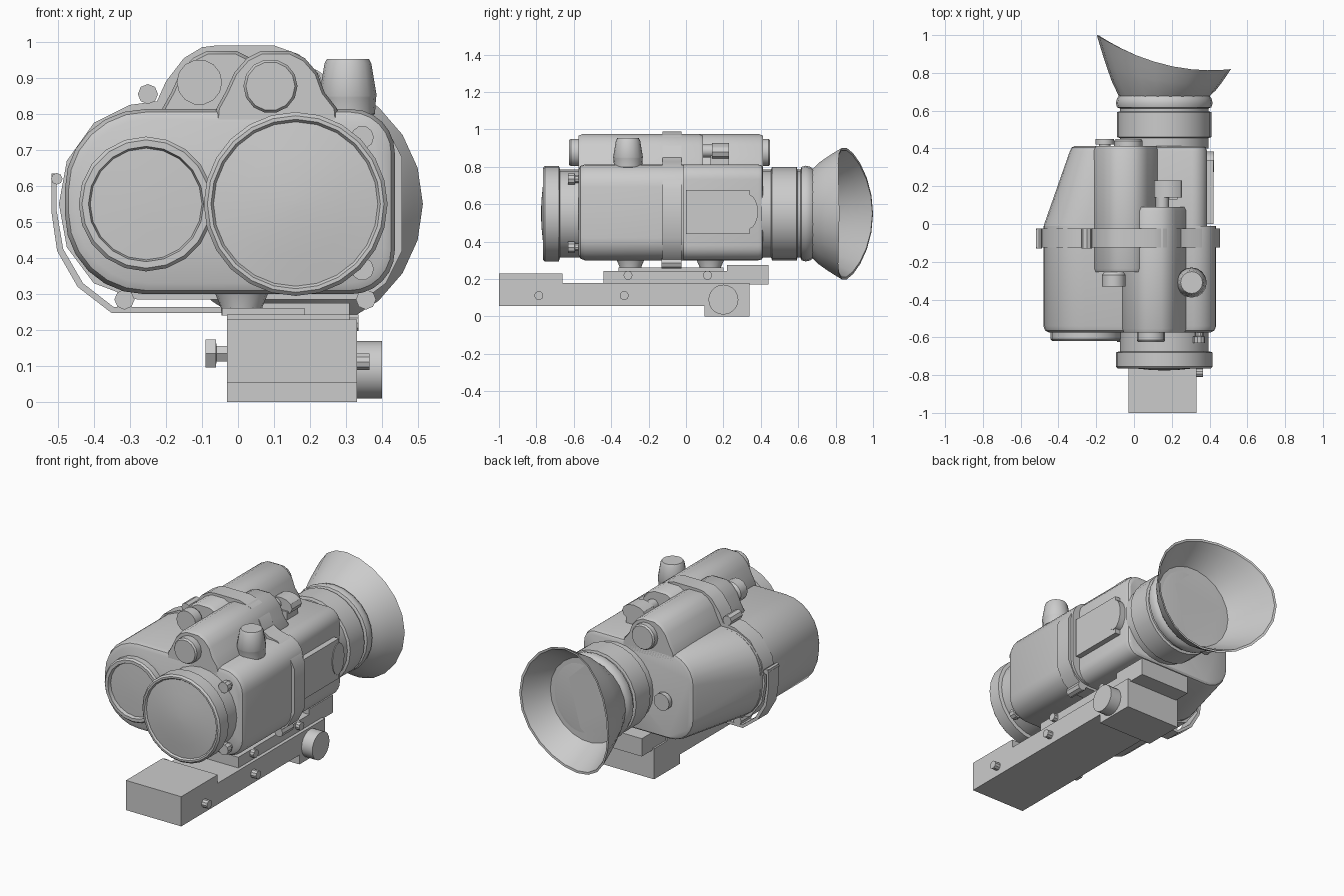
import bpy, bmesh, math

grey = bpy.data.materials.new("body grey")
grey.diffuse_color = (0.6, 0.6, 0.6, 1)


def skin(name, rings):
    """Skin equal-length rings of 3D points and cap both ends."""
    bm = bmesh.new()
    vs = [[bm.verts.new(p) for p in r] for r in rings]
    n = len(vs[0])
    for a, b in zip(vs, vs[1:]):
        for i in range(n):
            j = (i + 1) % n
            bm.faces.new((a[i], a[j], b[j], b[i]))
    bm.faces.new(vs[0])
    bm.faces.new(vs[-1][::-1])
    bmesh.ops.recalc_face_normals(bm, faces=bm.faces)
    me = bpy.data.meshes.new(name)
    bm.to_mesh(me)
    bm.free()
    me.materials.append(grey)
    ob = bpy.data.objects.new(name, me)
    bpy.context.collection.objects.link(ob)
    return ob


def turn(name, axis, u0, v0, prof, seg=20, sv=1.0):
    """Lathe (position, radius) pairs about an axis through (u0, v0)."""
    rings = []
    for a, r in prof:
        ring = []
        for i in range(seg):
            t = 2 * math.pi * i / seg
            u, v = u0 + r * math.cos(t), v0 + sv * r * math.sin(t)
            ring.append({'x': (a, u, v), 'y': (u, a, v), 'z': (u, v, a)}[axis])
        rings.append(ring)
    return skin(name, rings)


def loft(name, sections):
    """Skin xz sections placed along y."""
    return skin(name, [[(x, y, z) for x, z in pts] for y, pts in sections])


def box(name, x0, x1, y0, y1, z0, z1):
    pts = [(x0, z0), (x1, z0), (x1, z1), (x0, z1)]
    return loft(name, [(y0, pts), (y1, pts)])


def rounded(x0, x1, z0, z1, rl, rr, n=6):
    pts = []
    for cx, cz, r, a in ((x1 - rr, z1 - rr, rr, 0), (x0 + rl, z1 - rl, rl, 90),
                         (x0 + rl, z0 + rl, rl, 180), (x1 - rr, z0 + rr, rr, 270)):
        for i in range(n + 1):
            t = math.radians(a + 90 * i / n)
            pts.append((cx + r * math.cos(t), cz + r * math.sin(t)))
    return pts


def shrink(pts, f, c):
    return [(c[0] + (x - c[0]) * f, c[1] + (z - c[1]) * f) for x, z in pts]


# Main housing: straight front half, tapered rear half
loft("front_housing", [
    (-0.575, rounded(-0.45, 0.405, 0.33, 0.785, 0.20, 0.10)),
    (-0.565, rounded(-0.47, 0.425, 0.31, 0.805, 0.215, 0.115)),
    (-0.54, rounded(-0.48, 0.435, 0.30, 0.813, 0.22, 0.12)),
    (-0.01, rounded(-0.48, 0.435, 0.30, 0.813, 0.22, 0.12))])
loft("rear_housing", [
    (-0.02, rounded(-0.48, 0.387, 0.30, 0.813, 0.22, 0.08)),
    (0.0, rounded(-0.475, 0.387, 0.30, 0.813, 0.22, 0.08)),
    (0.385, rounded(-0.34, 0.387, 0.30, 0.813, 0.16, 0.08)),
    (0.405, rounded(-0.33, 0.38, 0.305, 0.807, 0.155, 0.075)),
    (0.412, rounded(-0.315, 0.37, 0.315, 0.795, 0.145, 0.07))])

# Two battery humps on top
hump = [(-0.17, 0.76), (-0.165, 0.815), (-0.14, 0.86), (-0.115, 0.915), (-0.08, 0.955),
        (-0.04, 0.975), (0.04, 0.975), (0.08, 0.955), (0.115, 0.915), (0.135, 0.86),
        (0.17, 0.815), (0.175, 0.76)]
for name, dx, y0, y1 in (("right_battery_hump", 0.105, -0.575, 0.09),
                         ("left_battery_hump", -0.045, -0.255, 0.412)):
    pts = [(x + dx, z) for x, z in hump]
    small = shrink(pts, 0.95, (dx, 0.80))
    loft(name, [(y0, small), (y0 + 0.02, pts), (y1 - 0.02, pts), (y1, small)])

# Battery caps and rear knob
turn("right_battery_cap", 'y', 0.09, 0.877, [(-0.625, 0.068), (-0.615, 0.075), (-0.56, 0.075)], 14)
turn("left_front_cap", 'y', -0.107, 0.888, [(-0.33, 0.063), (-0.27, 0.063), (-0.24, 0.04)], 14)
turn("left_battery_cap", 'y', -0.03, 0.877, [(0.40, 0.075), (0.44, 0.075), (0.45, 0.068)], 14)
turn("rear_knob", 'y', -0.155, 0.53, [(0.40, 0.03), (0.42, 0.03), (0.421, 0.05), (0.45, 0.05)], 12)
# Switch behind the right hump
turn("switch_neck", 'y', 0.15, 0.885, [(0.08, 0.035), (0.15, 0.035)], 12)
turn("switch_cap", 'y', 0.18, 0.88, [(0.14, 0.075), (0.23, 0.075)], 12, 0.65)
box("switch_foot", 0.12, 0.23, 0.13, 0.23, 0.79, 0.86)

# Clamping band round the housing, with hinge pins
loft("band", [(y, [
    (-0.10, 0.985), (-0.06, 0.99), (0.10, 0.99), (0.17, 0.965), (0.225, 0.91), (0.25, 0.85),
    (0.29, 0.828), (0.345, 0.815), (0.41, 0.765), (0.455, 0.68), (0.455, 0.42), (0.41, 0.33),
    (0.35, 0.285), (-0.28, 0.285), (-0.40, 0.33), (-0.475, 0.43), (-0.497, 0.55),
    (-0.475, 0.67), (-0.40, 0.775), (-0.30, 0.825), (-0.225, 0.835), (-0.20, 0.89),
    (-0.15, 0.955)]) for y in (-0.125, -0.025)])
for i, (x, z) in enumerate([(-0.25, 0.855), (-0.315, 0.285), (0.355, 0.285), (-0.503, 0.62)]):
    turn(f"hinge_pin_{i + 1}", 'y', x, z,
         [(-0.13, 0.028 if i < 3 else 0.016), (-0.025, 0.028 if i < 3 else 0.016)], 8)
# Loose strap hanging on the left
outer = [(-0.518, 0.635), (-0.518, 0.53), (-0.502, 0.42), (-0.445, 0.32), (-0.35, 0.247), (0.0, 0.247)]
inner = [(-0.503, 0.635), (-0.503, 0.53), (-0.485, 0.425), (-0.43, 0.33), (-0.345, 0.264), (0.0, 0.264)]
loft("strap", [(y, outer + inner[::-1]) for y in (-0.125, -0.03)])

# Small left lens
turn("left_lens", 'y', -0.255, 0.55,
     [(-0.56, 0.187), (-0.61, 0.187), (-0.62, 0.178), (-0.62, 0.16), (-0.60, 0.155), (-0.603, 0.08),
      (-0.604, 0.01)])
# Main objective
turn("objective_neck", 'y', 0.16, 0.55, [(-0.56, 0.235), (-0.70, 0.235)], 24)
turn("objective_ring", 'y', 0.16, 0.55,
     [(-0.675, 0.24), (-0.68, 0.255), (-0.755, 0.255), (-0.765, 0.245), (-0.765, 0.235),
      (-0.755, 0.228), (-0.765, 0.15), (-0.773, 0.07), (-0.775, 0.01)], 24)
for side, z in (("upper", 0.735), ("lower", 0.37)):
    turn(side + "_front_screw", 'y', 0.345, z, [(-0.63, 0.032), (-0.595, 0.032), (-0.594, 0.022), (-0.56, 0.022)], 10)

# Focus knob on top right
turn("focus_knob", 'z', 0.305, -0.31,
     [(0.74, 0.045), (0.775, 0.05), (0.80, 0.075), (0.845, 0.078), (0.85, 0.08), (0.94, 0.065),
      (0.953, 0.058)], 16)

# Side cover with round button
box("side_cover", 0.37, 0.42, 0.0, 0.34, 0.44, 0.675)
turn("side_button", 'x', 0.33, 0.56, [(0.37, 0.055), (0.424, 0.055)], 18, 1.7)

# Eyepiece barrel
turn("eyepiece", 'y', 0.16, 0.55,
     [(0.40, 0.235), (0.455, 0.235), (0.46, 0.25), (0.592, 0.25), (0.596, 0.235), (0.612, 0.235),
      (0.618, 0.25), (0.64, 0.256), (0.665, 0.25), (0.685, 0.235), (0.69, 0.20)], 24)


# Flared eyecup whose rim sweeps back on the left
def cup_ring(t, gap):
    r = 0.235 + 0.12 * t ** 0.8 - gap
    ring = []
    for i in range(22):
        c, s = math.cos(2 * math.pi * i / 22), math.sin(2 * math.pi * i / 22)
        rim = 0.845 - 0.09 * c + 0.065 * c * c
        ring.append((0.158 + r * c, 0.67 + t * (rim - 0.67), 0.55 + r * s))
    return ring


skin("eyecup", [cup_ring(t, 0) for t in (0, 0.25, 0.5, 0.75, 1)] +
     [cup_ring(t, 0.012) for t in (0.99, 0.75, 0.5, 0.25, 0.12)] + [cup_ring(0.12, 0.06)])

# Rail mount
box("rail_front", -0.03, 0.33, -1.0, -0.66, 0.055, 0.23)
box("rail_bar", -0.03, 0.33, -0.66, 0.34, 0.055, 0.18)
box("rail_clamp", -0.03, 0.33, 0.10, 0.34, 0.0, 0.10)
box("rail_plate", -0.03, 0.31, -0.44, 0.22, 0.175, 0.243)
box("rail_rear_block", -0.02, 0.31, 0.22, 0.44, 0.17, 0.275)
box("adapter_plate", -0.045, 0.185, -0.36, 0.20, 0.24, 0.262)
for i, y in enumerate((-0.297, 0.13)):
    turn(f"mount_foot_{i + 1}", 'z', 0.01, y, [(0.24, 0.055), (0.265, 0.058), (0.31, 0.077)], 16)
# Mount hardware
turn("clamp_knob", 'x', 0.20, 0.09, [(0.32, 0.08), (0.40, 0.08)], 20)
turn("clamp_nut", 'x', -0.58, 0.135, [(-0.02, 0.025), (-0.06, 0.025), (-0.061, 0.045), (-0.09, 0.045)], 6)
for i, (y, z, x) in enumerate([(-0.787, 0.112, 0.365), (-0.33, 0.112, 0.365),
                               (-0.31, 0.22, 0.335), (0.115, 0.22, 0.335)]):
    turn(f"rail_bolt_{i + 1}", 'x', y, z, [(0.29, 0.024), (x, 0.024)], 10)

# Smooth the rounded surfaces, keep edges sharp
for ob in bpy.context.collection.objects:
    ob.select_set(True)
    bpy.context.view_layer.objects.active = ob
bpy.ops.object.shade_smooth_by_angle(angle=math.radians(32))
